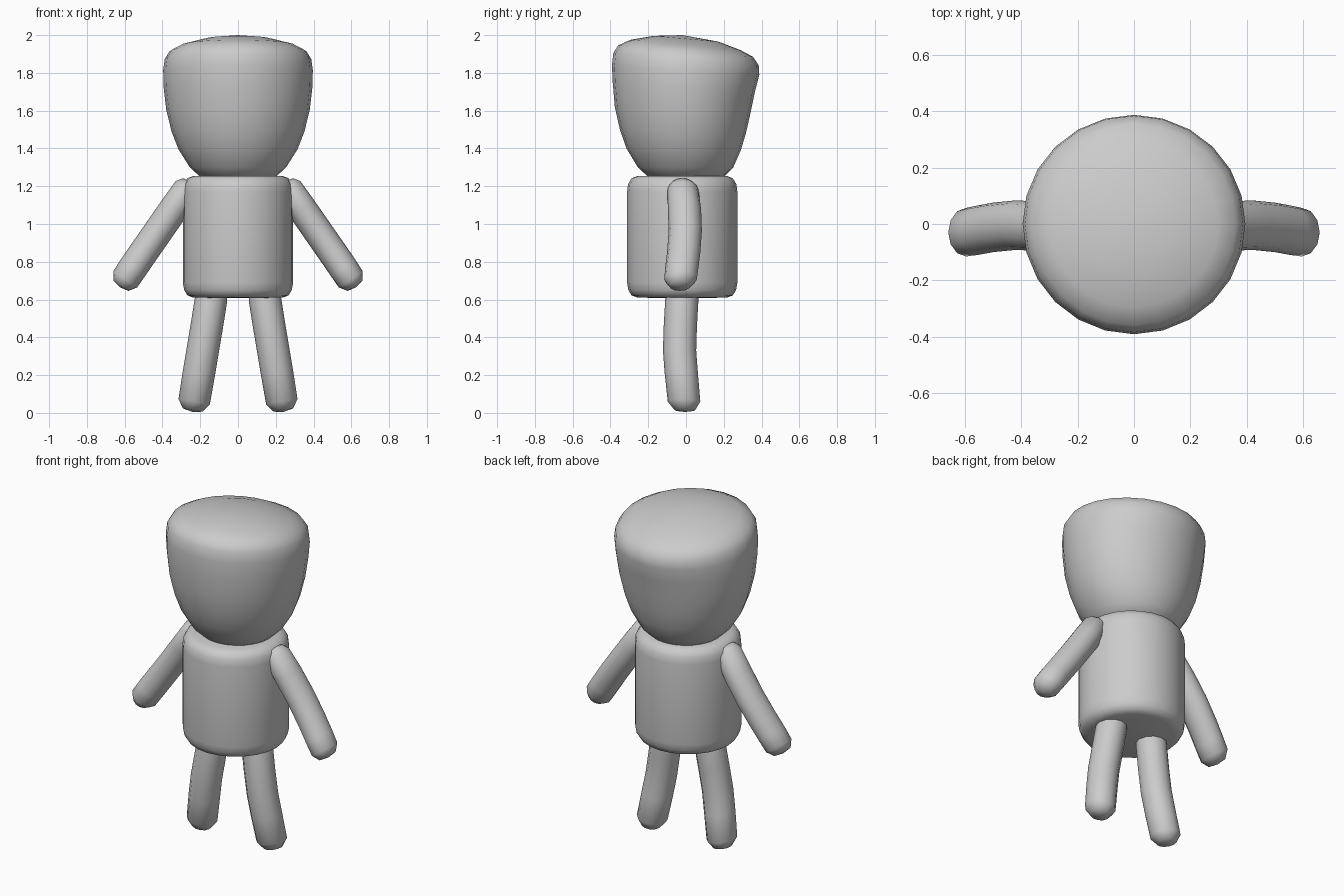
import bpy, bmesh, math
from mathutils import Vector

if "Cube" in bpy.data.objects:
    bpy.data.objects.remove(bpy.data.objects["Cube"])

grey = bpy.data.materials.new("plain grey")
grey.diffuse_color = (0.6, 0.6, 0.6, 1)
grey.use_nodes = True
grey.node_tree.nodes["Principled BSDF"].inputs["Base Color"].default_value = grey.diffuse_color


def loft(name, rings, start, end):
    """Skin a list of equal rings, closing each end with a fan to a pole."""
    bm = bmesh.new()
    loops = [[bm.verts.new(p) for p in ring] for ring in rings]
    n = len(loops[0])
    for a, b in zip(loops, loops[1:]):
        for i in range(n):
            j = (i + 1) % n
            bm.faces.new((a[i], a[j], b[j], b[i]))
    for loop, pole in ((loops[0], start), (loops[-1], end)):
        v = bm.verts.new(pole)
        for i in range(n):
            bm.faces.new((loop[i], loop[(i + 1) % n], v))
    bmesh.ops.recalc_face_normals(bm, faces=bm.faces)
    for f in bm.faces:
        f.smooth = True
    mesh = bpy.data.meshes.new(name)
    bm.to_mesh(mesh)
    bm.free()
    mesh.materials.append(grey)
    obj = bpy.data.objects.new(name, mesh)
    bpy.context.collection.objects.link(obj)
    return obj


def oval(hx, front, back, z_front, z_back, cy=0, n=24):
    """Horizontal ring with separate front/back depths and a tilt."""
    pts = []
    for i in range(n):
        a = 2 * math.pi * i / n
        s = math.sin(a)
        t = (s + 1) / 2
        pts.append((hx * math.cos(a), cy + s * (back if s > 0 else front),
                    z_front + (z_back - z_front) * t))
    return pts


def limb(name, path, radius, depth, side, n=12):
    """Round-ended tube along a path; the ends taper in two steps."""
    pts = [Vector((side * x, y, z)) for x, y, z in path]
    d0 = (pts[1] - pts[0]).normalized()
    d1 = (pts[-1] - pts[-2]).normalized()
    r = radius
    stations = [(pts[0] + d0 * r * 0.15, 0.62), (pts[0] + d0 * r * 0.6, 0.93)]
    stations += [(p, 1.0) for p in pts[1:-1]]
    stations += [(pts[-1] - d1 * r * 0.65, 0.98), (pts[-1] - d1 * r * 0.12, 0.62)]
    axis = (pts[-1] - pts[0]).normalized()
    v = Vector((0, 1, 0))
    u = v.cross(axis).normalized()
    rings = []
    for c, k in stations:
        rings.append([c + u * (radius * k * math.cos(2 * math.pi * i / n))
                      + v * (depth * k * math.sin(2 * math.pi * i / n))
                      for i in range(n)])
    return loft(name, rings, pts[0], pts[-1])


# Head: rounded bucket, crown sloping down to the back
head = [(.10, .10, .10, 1.215, 1.215), (.20, .20, .20, 1.25, 1.25),
        (.255, .255, .25, 1.30, 1.30), (.315, .315, .29, 1.40, 1.39),
        (.352, .35, .317, 1.50, 1.48), (.38, .377, .342, 1.62, 1.59),
        (.394, .388, .365, 1.75, 1.70), (.396, .392, .388, 1.84, 1.79),
        (.388, .385, .385, 1.905, 1.84), (.362, .36, .355, 1.945, 1.885),
        (.30, .295, .29, 1.975, 1.92), (.17, .17, .17, 1.996, 1.966)]
loft("head", [oval(*r) for r in head], (0, 0, 1.21), (0, -.02, 2.0))

# Torso: cylinder with rounded rims
torso = [(.235, .610), (.268, .622), (.285, .65), (.292, .69),
         (.292, 1.17), (.287, 1.21), (.268, 1.242), (.235, 1.255)]
loft("torso", [oval(r, r, r, z, z, -.02) for r, z in torso],
     (0, -.02, .608), (0, -.02, 1.257))

# Arms and legs, mirrored
arm_path = [(.245, -.02, 1.225), (.34, -.008, 1.08), (.42, -.004, .965),
            (.50, -.012, .85), (.555, -.022, .77), (.625, -.034, .665)]
leg_path = [(.125, -.02, .70), (.143, -.022, .60), (.165, -.03, .46),
            (.187, -.034, .33), (.207, -.025, .21), (.241, -.005, .005)]
for side, label in ((1, "left"), (-1, "right")):
    limb(label + "_arm", arm_path, .078, .088, side)
    limb(label + "_leg", leg_path, .086, .088, side)
